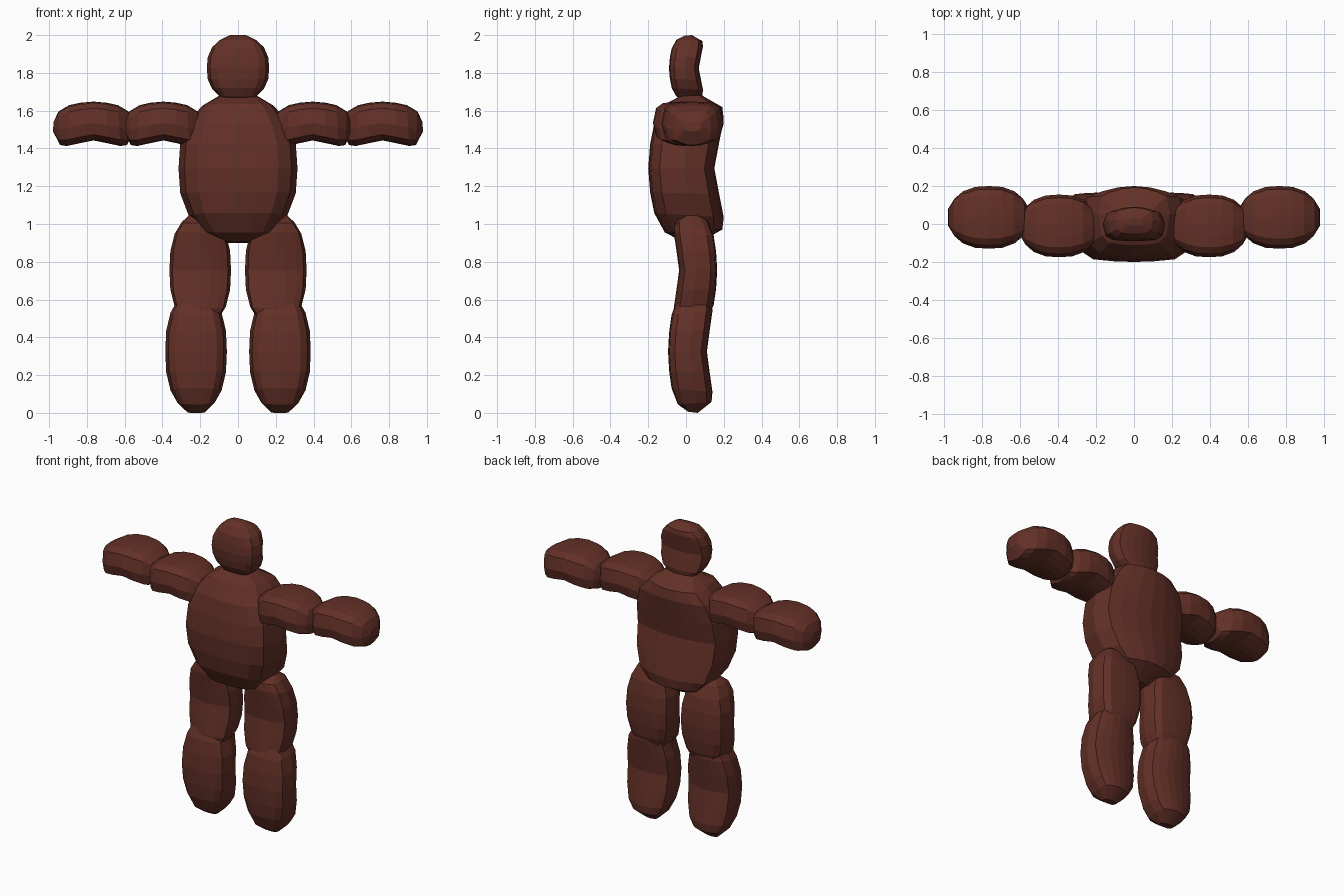
import bpy, bmesh
from mathutils import Vector

if "Cube" in bpy.data.objects:
    bpy.data.objects.remove(bpy.data.objects["Cube"])

brown = bpy.data.materials.new("dark_brown")
brown.diffuse_color = (0.125, 0.030, 0.020, 1)
brown.use_nodes = True
brown.node_tree.nodes["Principled BSDF"].inputs["Base Color"].default_value = brown.diffuse_color

# half of the lengthwise profile: width, convex side (pos, depth), concave side (pos, depth)
HALF = [
    (1.00, (0.00, 1.00), (0.00, 0.125)),
    (0.97, (0.32, 0.975), (0.35, 0.06)),
    (0.83, (0.60, 0.92), (0.66, 0.00)),
    (0.60, (0.86, 0.78), (0.82, 0.02)),
    (0.28, (0.98, 0.55), (1.00, 0.33)),
]
RINGS = [(w, (-f[0], f[1]), (-b[0], b[1])) for w, f, b in HALF[:0:-1]] + HALF

# half of the cross-section: width fraction, depth fraction from concave to convex
SIDE = [(0, 1), (0.33, 0.99), (0.68, 0.96), (0.9, 0.83), (1, 0.45),
        (0.9, 0.15), (0.66, 0.08), (0.33, 0.02), (0, 0)]
SECTION = SIDE + [(-x, d) for x, d in SIDE[-2:0:-1]]


def bent_pillow(name, base, along, across, depth):
    """Bent rounded slab: base is the centre of its concave face,
    along / across are half-size vectors, depth is the full thickness vector."""
    base, along, across, depth = (Vector(v) for v in (base, along, across, depth))
    bm = bmesh.new()
    loops = []
    for w, f, b in RINGS:
        ring = []
        for x, d in SECTION:
            s = b[0] + (f[0] - b[0]) * d
            t = b[1] + (f[1] - b[1]) * d
            ring.append(bm.verts.new(base + along * s + across * (x * w) + depth * t))
        loops.append(ring)
    n = len(SECTION)
    for r0, r1 in zip(loops, loops[1:]):
        for i in range(n):
            j = (i + 1) % n
            bm.faces.new((r0[i], r0[j], r1[j], r1[i]))
    bm.faces.new(loops[0])
    bm.faces.new(loops[-1])
    bmesh.ops.recalc_face_normals(bm, faces=bm.faces)
    mesh = bpy.data.meshes.new(name)
    bm.to_mesh(mesh)
    bm.free()
    mesh.materials.append(brown)
    obj = bpy.data.objects.new(name, mesh)
    bpy.context.collection.objects.link(obj)
    return obj


# head and torso, convex towards the front
bent_pillow("head", (0, 0.09, 1.825), (0, 0, 0.175), (0.165, 0, 0), (0, -0.18, 0))
bent_pillow("torso", (0, 0.20, 1.295), (0, 0, 0.395), (0.315, 0, 0), (0, -0.40, 0))

for side, k in (("left", -1), ("right", 1)):
    # arms, convex upwards
    bent_pillow(side + "_upper_arm", (k * 0.395, -0.01, 1.413), (0.21, 0, 0), (0, 0.165, 0), (0, 0, 0.235))
    bent_pillow(side + "_forearm", (k * 0.765, 0.035, 1.413), (0.215, 0, 0), (0, 0.165, 0), (0, 0, 0.235))
    # thigh convex to the back, shin convex to the front
    bent_pillow(side + "_thigh", (k * 0.20, -0.065, 0.755), (0, 0, 0.305), (0.163, 0, 0), (0, 0.23, 0))
    bent_pillow(side + "_shin", (k * 0.222, 0.14, 0.325), (0, 0, 0.325), (0.163, 0, 0), (0, -0.235, 0))
